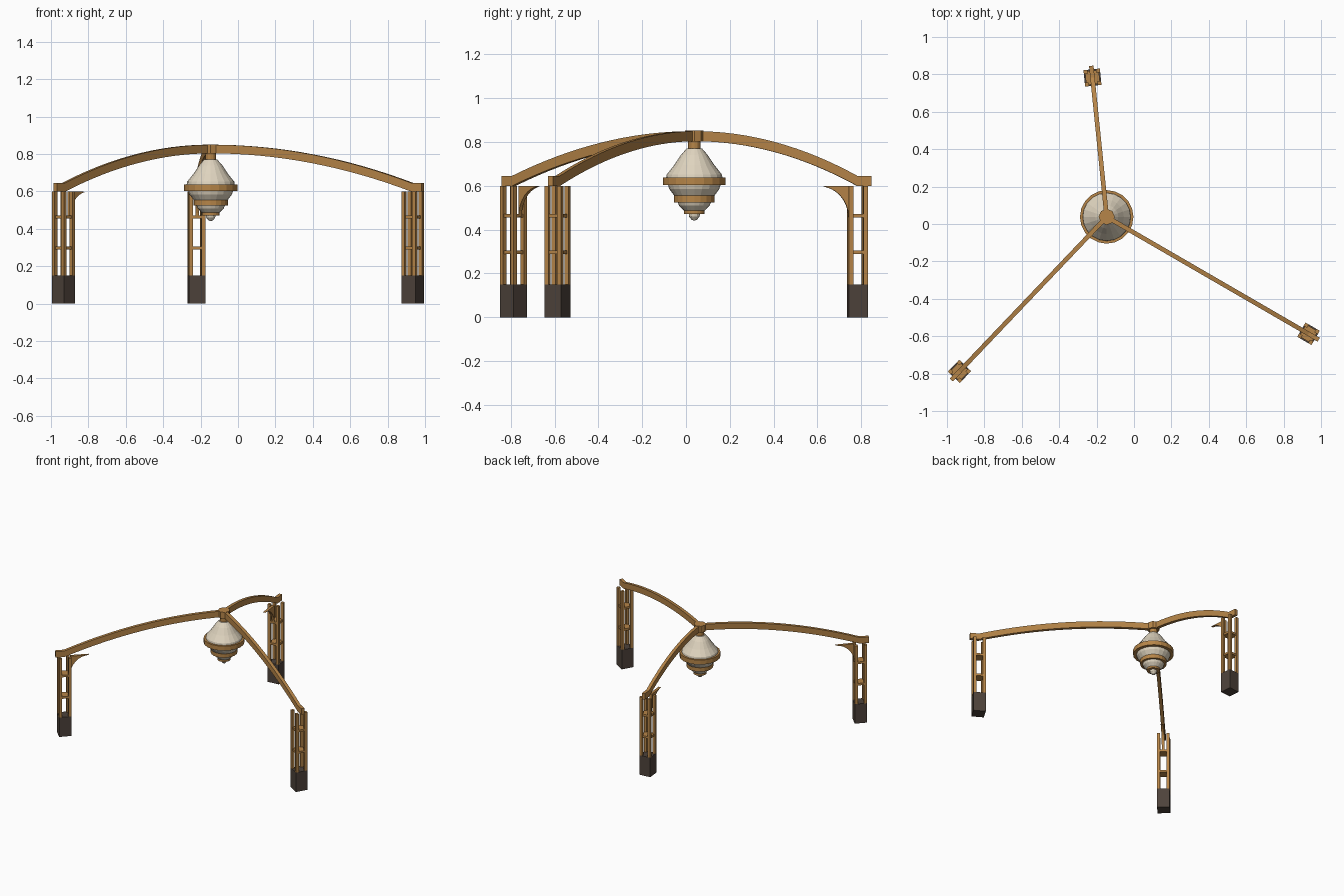
import bpy, bmesh, math
from mathutils import Matrix, Vector

cube = bpy.data.objects.get("Cube")
if cube:
    bpy.data.objects.remove(cube, do_unlink=True)


def material(name, rgb):
    m = bpy.data.materials.new(name)
    m.use_nodes = True
    m.diffuse_color = (*rgb, 1)
    m.node_tree.nodes["Principled BSDF"].inputs["Base Color"].default_value = (*rgb, 1)
    return m


WOOD = material("warm wood", (0.47, 0.235, 0.065))
STONE = material("dark stone", (0.075, 0.055, 0.043))
CREAM = material("cream shade", (0.74, 0.66, 0.52))

HUB = Vector((-0.146, 0.038, 0))
LEGS = {"back": (-0.222, 0.783), "front_right": (-0.933, -0.788), "front_left": (0.933, -0.587)}


def finish(name, bm, mats, matrix):
    bmesh.ops.recalc_face_normals(bm, faces=bm.faces)
    mesh = bpy.data.meshes.new(name)
    bm.to_mesh(mesh)
    bm.free()
    for m in mats:
        mesh.materials.append(m)
    obj = bpy.data.objects.new(name, mesh)
    obj.matrix_world = matrix
    bpy.context.collection.objects.link(obj)
    return obj


def add_box(bm, x, y, z0, z1, sx, sy):
    place = Matrix.Translation((x, y, (z0 + z1) / 2)) @ Matrix.Diagonal((sx, sy, z1 - z0, 1))
    bmesh.ops.create_cube(bm, size=1, matrix=place)


def prism(name, outline, thickness, matrix):
    """Extrude an outline in the radial/vertical plane to a centred slab."""
    bm = bmesh.new()
    face = bm.faces.new([bm.verts.new((u, -thickness / 2, z)) for u, z in outline])
    ext = bmesh.ops.extrude_face_region(bm, geom=[face])
    verts = [v for v in ext["geom"] if isinstance(v, bmesh.types.BMVert)]
    bmesh.ops.translate(bm, verts=verts, vec=(0, thickness, 0))
    return finish(name, bm, [WOOD], matrix)


def lathe(name, profile, sides, mats, band=lambda z: 0):
    """Spin a radius/height profile around the hub axis."""
    bm = bmesh.new()
    verts = [bm.verts.new((r, 0, z)) for r, z in profile]
    edges = [bm.edges.new(pair) for pair in zip(verts, verts[1:])]
    bmesh.ops.spin(bm, geom=verts + edges, axis=(0, 0, 1), cent=(0, 0, 0),
                   angle=math.tau, steps=sides, use_duplicate=False)
    bmesh.ops.remove_doubles(bm, verts=bm.verts, dist=0.0002)
    for f in bm.faces:
        f.material_index = band(f.calc_center_median().z)
    return finish(name, bm, mats, Matrix.Translation(HUB))


# Legs with their arched beams and braces
for side, (x, y) in LEGS.items():
    foot = Vector((x, y, 0))
    reach = (foot - HUB).length
    turn = Matrix.Rotation(math.atan2(y - HUB.y, x - HUB.x), 4, "Z")
    at_leg = Matrix.Translation(foot) @ turn

    bm = bmesh.new()
    add_box(bm, 0, 0, 0, 0.15, 0.088, 0.088)
    finish(side + "_base", bm, [STONE], at_leg)

    bm = bmesh.new()
    for u in (-0.0335, 0.0335):
        for v in (-0.0335, 0.0335):
            add_box(bm, u, v, 0.15, 0.6, 0.021, 0.021)
    finish(side + "_posts", bm, [WOOD], at_leg)

    bm = bmesh.new()
    for z in (0.297, 0.463):
        add_box(bm, 0, 0, z - 0.008, z + 0.008, 0.074, 0.074)
    finish(side + "_rungs", bm, [WOOD], at_leg)

    # Beam: level tip over the posts, then a parabola up to the hub
    top = [(0.063, 0.645)]
    steps = 16
    for i in range(steps + 1):
        t = i / steps
        top.append((-t * reach, 0.645 + 0.205 * (1 - (1 - t) ** 2)))
    bottom = [(u, z - 0.046) for u, z in reversed(top)]
    prism(side + "_beam", top + bottom, 0.024, at_leg)

    # Curved corner brace
    if side != "front_left":
        inner, span, drop = -0.042, 0.132, 0.14
        arc = [(inner, 0.6)]
        for i in range(9):
            a = math.pi / 2 * i / 8
            arc.append((inner - span + span * math.sin(a), 0.598 - drop + drop * math.cos(a)))
        prism(side + "_brace", arc, 0.02, at_leg)

# Hub and hanger
lathe("hub", [(0, 0.852), (0.043, 0.852), (0.043, 0.802), (0, 0.802)], 8, [WOOD])
lathe("hanger", [(0, 0.81), (0.028, 0.81), (0.028, 0.765), (0, 0.765)], 12, [WOOD])

# Lantern shades
lathe("upper_shade", [(0, 0.77), (0.036, 0.77), (0.062, 0.74), (0.092, 0.695),
                      (0.126, 0.652), (0.13, 0.63), (0, 0.63)], 20, [CREAM])
lathe("middle_shade", [(0, 0.61), (0.122, 0.61), (0.114, 0.585), (0.088, 0.55),
                       (0, 0.55)], 20, [CREAM])
lathe("lower_shade", [(0, 0.53), (0.078, 0.53), (0.07, 0.51), (0.046, 0.486),
                      (0, 0.486)], 20, [CREAM])
lathe("finial", [(0, 0.475), (0.026, 0.475), (0.024, 0.46), (0.012, 0.445),
                 (0, 0.441)], 12, [CREAM])

# Lantern rings
for name, r, z0, z1 in (("upper_ring", 0.143, 0.603, 0.638),
                        ("middle_ring", 0.093, 0.525, 0.555),
                        ("lower_ring", 0.047, 0.472, 0.491)):
    lathe(name, [(0, z1), (r, z1), (r, z0), (0, z0)], 20, [WOOD])
